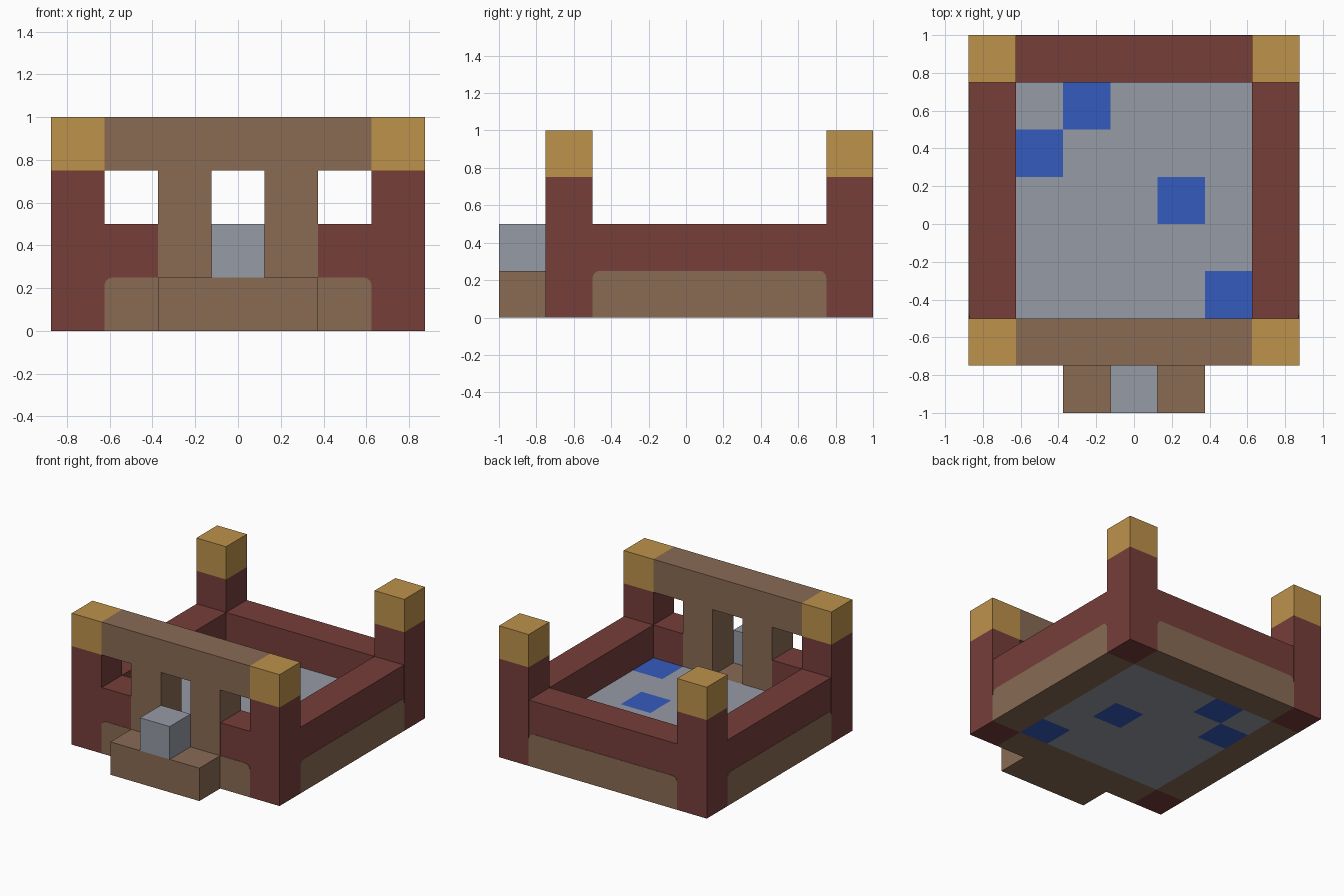
import bpy
import bmesh
import math
from mathutils import Matrix, Vector

U = 0.25            # block size
HALF = 2.5 * U      # half length of each wall between the posts
INSET = 0.003       # wall face sits just behind the base panel

if "Cube" in bpy.data.objects:
    bpy.data.objects.remove(bpy.data.objects["Cube"], do_unlink=True)


def material(name, rgb):
    """Flat material from display colour values."""
    lin = [((c / 255 + 0.055) / 1.055) ** 2.4 for c in rgb] + [1.0]
    mat = bpy.data.materials.new(name)
    mat.use_nodes = True
    mat.diffuse_color = lin
    bsdf = next(n for n in mat.node_tree.nodes if n.type == "BSDF_PRINCIPLED")
    bsdf.inputs["Base Color"].default_value = lin
    bsdf.inputs["Roughness"].default_value = 0.9
    return mat


RED = material("brick red", (118, 62, 58))
BROWN = material("wood brown", (137, 107, 84))
GOLD = material("gold", (189, 146, 75))
GREY = material("stone grey", (150, 155, 165))
BLUE = material("tile blue", (54, 91, 190))


def finish(name, bm, mats, matrix=Matrix()):
    bmesh.ops.recalc_face_normals(bm, faces=bm.faces)
    mesh = bpy.data.meshes.new(name)
    bm.to_mesh(mesh)
    bm.free()
    for mat in mats:
        mesh.materials.append(mat)
    obj = bpy.data.objects.new(name, mesh)
    obj.matrix_world = matrix
    bpy.context.collection.objects.link(obj)
    return obj


def box(name, low, high, mat, matrix=Matrix()):
    low, high = Vector(low), Vector(high)
    bm = bmesh.new()
    bmesh.ops.create_cube(bm, size=1)
    bmesh.ops.scale(bm, vec=high - low, verts=bm.verts)
    bmesh.ops.translate(bm, vec=(low + high) / 2, verts=bm.verts)
    return finish(name, bm, [mat], matrix)


def base_panel(name, matrix):
    """Brown wall base with rounded upper corners, outer face at local y = 0."""
    r = 0.04
    pts = [(-HALF, 0), (HALF, 0)]
    for side, start in ((1, 0), (-1, 90)):
        for step in range(5):
            a = math.radians(start + step * 22.5)
            pts.append((side * (HALF - r) + r * math.cos(a), U - r + r * math.sin(a)))
    bm = bmesh.new()
    face = bm.faces.new([bm.verts.new((x, 0, z)) for x, z in pts])
    ext = bmesh.ops.extrude_face_region(bm, geom=[face])
    verts = [v for v in ext["geom"] if isinstance(v, bmesh.types.BMVert)]
    bmesh.ops.translate(bm, vec=(0, U, 0), verts=verts)
    finish(name, bm, [BROWN], matrix)


# Four walls, each built facing local -y and turned into place
walls = {
    "front": (0, -0.75, 0),
    "back": (0, 1, 180),
    "right": (-0.875, 0.125, -90),
    "left": (0.875, 0.125, 90),
}
for side, (x, y, turn) in walls.items():
    place = Matrix.Translation((x, y, 0)) @ Matrix.Rotation(math.radians(turn), 4, "Z")
    base_panel(side + "_wall_base", place)
    spans = [(-HALF, HALF)]
    if side == "front":
        spans = [(-HALF, -1.5 * U), (1.5 * U, HALF)]
    for i, (a, b) in enumerate(spans):
        box(f"{side}_wall_{i + 1}", (a, INSET, INSET), (b, U, 2 * U), RED, place)

# Corner posts with gold caps
for sx, xname in ((-1, "right"), (1, "left")):
    for y, yname in ((-0.75, "front"), (0.75, "back")):
        x = sx * 3 * U
        name = f"{yname}_{xname}_post"
        box(name, (x - U / 2, y, 0), (x + U / 2, y + U, 3 * U), RED)
        box(name + "_cap", (x - U / 2, y, 3 * U), (x + U / 2, y + U, 4 * U), GOLD)

    # Pillar beside the doorway
    x = sx * U
    box(f"{xname}_door_pillar", (x - U / 2, -0.75, U), (x + U / 2, -0.5, 3 * U), BROWN)

# Beam over the doorway, doorstep and the block standing on it
box("front_beam", (-HALF, -0.75, 3 * U), (HALF, -0.5, 4 * U), BROWN)
box("doorstep", (-1.5 * U, -1, 0), (1.5 * U, -0.75, U), BROWN)
box("step_block", (-U / 2, -1, U), (U / 2, -0.75, 2 * U), GREY)

# Floor slab of square tiles, some of them blue on both faces
blue_tiles = {(4, 0), (3, 2), (0, 3), (1, 4)}
bm = bmesh.new()
bmesh.ops.create_grid(bm, x_segments=5, y_segments=5, size=HALF)
ext = bmesh.ops.extrude_face_region(bm, geom=list(bm.faces), use_keep_orig=True)
top = [v for v in ext["geom"] if isinstance(v, bmesh.types.BMVert)]
bmesh.ops.translate(bm, vec=(0, 0, U), verts=top)
for f in bm.faces:
    c = f.calc_center_median()
    tile = (math.floor((c.x + HALF) / U), math.floor((c.y + HALF) / U))
    f.material_index = int(tile in blue_tiles)
finish("floor", bm, [GREY, BLUE], Matrix.Translation((0, 0.125, 0)))
